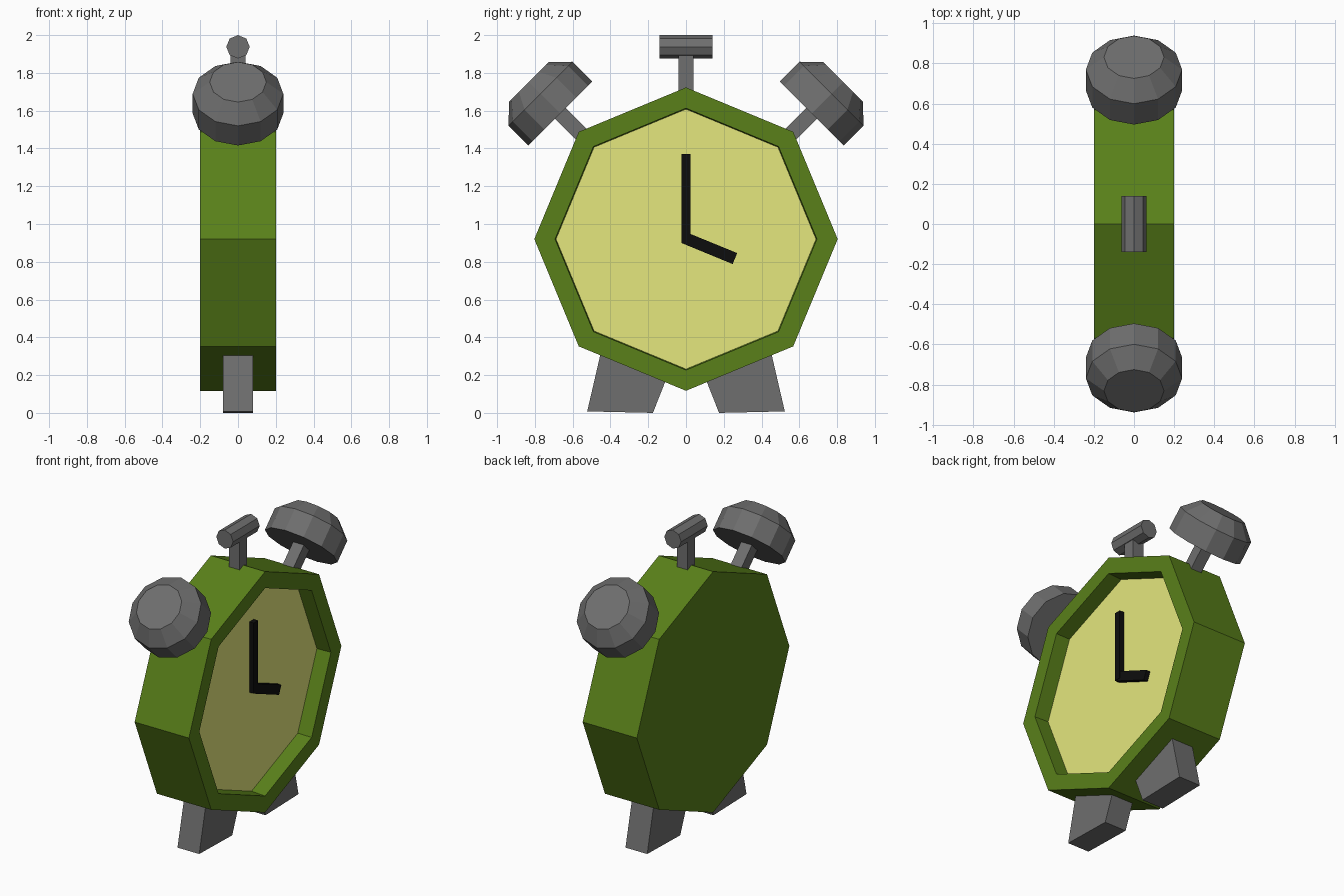
import bpy, bmesh
from math import pi, cos, sin, radians
from mathutils import Matrix

if "Cube" in bpy.data.objects:
    bpy.data.objects.remove(bpy.data.objects["Cube"])

CZ = 0.92  # height of the dial centre


def material(name, rgb):
    m = bpy.data.materials.new(name)
    m.diffuse_color = (*rgb, 1)
    m.use_nodes = True
    m.node_tree.nodes["Principled BSDF"].inputs["Base Color"].default_value = m.diffuse_color
    return m


def add_object(name, bm, mats):
    bmesh.ops.recalc_face_normals(bm, faces=bm.faces)
    me = bpy.data.meshes.new(name)
    bm.to_mesh(me)
    bm.free()
    for m in mats:
        me.materials.append(m)
    ob = bpy.data.objects.new(name, me)
    bpy.context.collection.objects.link(ob)
    return ob


green = material("green_case", (0.1, 0.216, 0.01))
cream = material("pale_dial", (0.78, 0.8, 0.205))
black = material("black_hands", (0.004, 0.004, 0.004))
grey = material("dark_grey_metal", (0.156, 0.156, 0.156))
centre = Matrix.Translation((0, 0, CZ))


def turned(name, profile, sides, matrix, mats=(grey,), phase=0.0):
    """Closed faceted solid from (radius, height) rings; the last cap uses the last material."""
    bm = bmesh.new()
    rings = []
    for r, h in profile:
        angles = [phase + 2 * pi * i / sides for i in range(sides)]
        rings.append([bm.verts.new((r * cos(a), r * sin(a), h)) for a in angles])
    for lo, hi in zip(rings, rings[1:]):
        for i in range(sides):
            j = (i + 1) % sides
            bm.faces.new((lo[i], lo[j], hi[j], hi[i]))
    bm.faces.new(rings[0][::-1])
    bm.faces.new(rings[-1]).material_index = len(mats) - 1
    bm.transform(matrix)
    return add_object(name, bm, mats)


def plate(name, outline, x0, x1, mat=grey):
    """Extrude a (y, z) outline along x."""
    bm = bmesh.new()
    back = [bm.verts.new((x0, y, z)) for y, z in outline]
    front = [bm.verts.new((x1, y, z)) for y, z in outline]
    bm.faces.new(back)
    bm.faces.new(front)
    for i in range(len(outline)):
        j = (i + 1) % len(outline)
        bm.faces.new((back[i], back[j], front[j], front[i]))
    return add_object(name, bm, (mat,))


# Octagonal case with recessed dial facing +x
turned("case", [(0.803, -0.2), (0.803, 0.2), (0.693, 0.2), (0.688, 0.1)], 8,
       centre @ Matrix.Rotation(pi / 2, 4, 'Y'), (green, cream))

# Clock hands
plate("minute_hand", [(-0.023, 0.9), (0.023, 0.9), (0.023, 1.37), (-0.023, 1.37)],
      0.09, 0.132, black)
plate("hour_hand", [(-0.02, 0.898), (0.247, 0.788), (0.271, 0.846), (0.0, 0.957)],
      0.09, 0.13, black)

# Bells, stems and feet on both sides
SQ = 0.04 * 2 ** 0.5
for side, s in (("left", -1), ("right", 1)):
    tilt = centre @ Matrix.Rotation(radians(-45 * s), 4, 'X')
    turned(f"{side}_bell", [(0.24, 0.941), (0.24, 1.088), (0.15, 1.176)], 12, tilt)
    turned(f"{side}_bell_stem", [(SQ, 0.7), (SQ, 0.96)], 4, tilt, phase=pi / 4)
    foot = [(0.175, 0.0), (0.523, 0.008), (0.445, 0.345), (0.1, 0.19)]
    plate(f"{side}_foot", [(s * y, z) for y, z in foot], -0.08, 0.08)

# Hammer on top
turned("hammer_stem", [(SQ, 1.66), (SQ, 1.93)], 4, Matrix.Identity(4), phase=pi / 4)
turned("hammer_head", [(0.062, -0.14), (0.062, 0.14)], 8,
       Matrix.Translation((0, 0, 1.938)) @ Matrix.Rotation(pi / 2, 4, 'X'))
